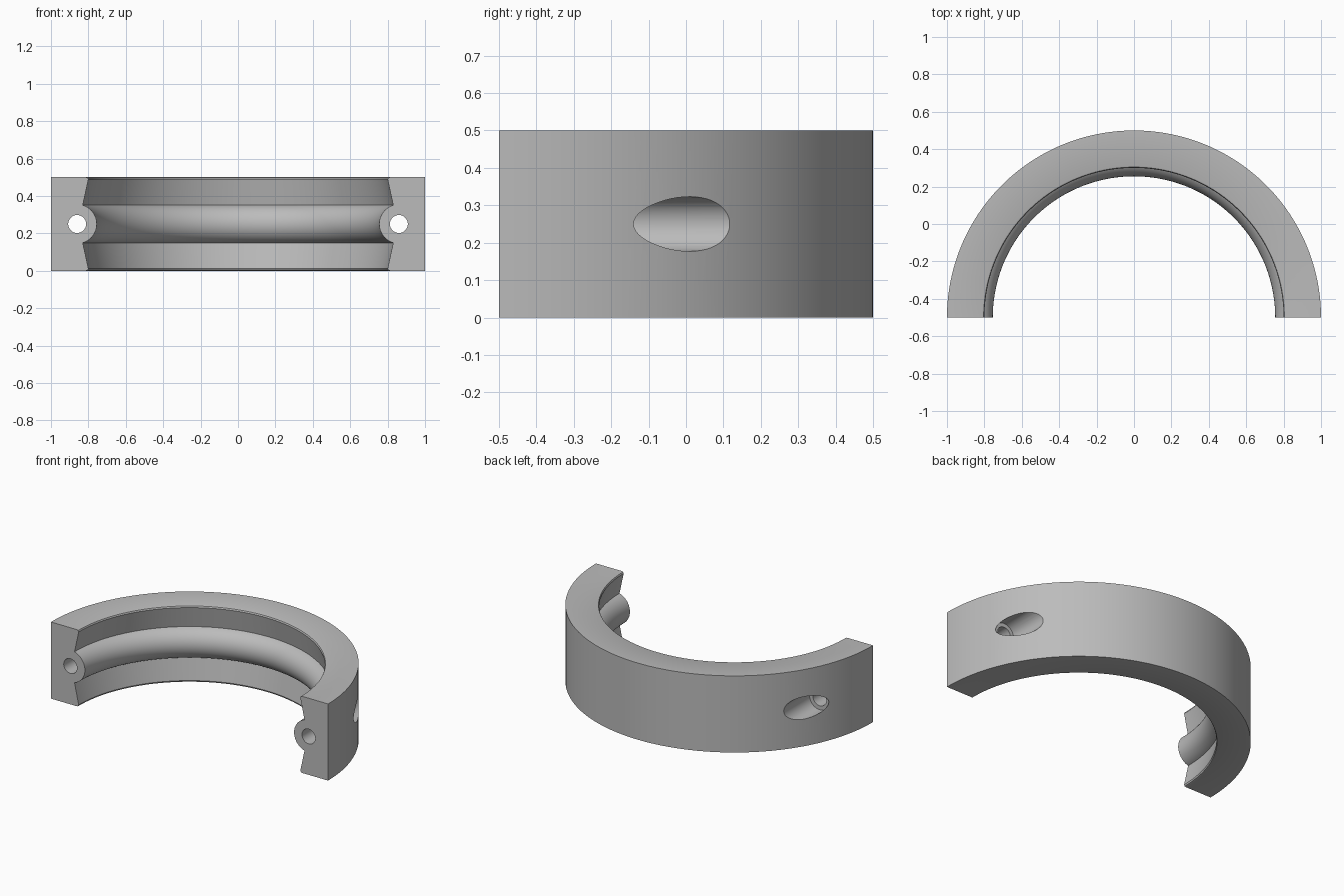
import bpy, bmesh, math
from mathutils import Vector, Matrix

default = bpy.data.objects.get("Cube")
if default:
    bpy.data.objects.remove(default, do_unlink=True)

HEIGHT, MID = 0.5, 0.25
BOLT_X = 0.86              # bolt axis, also the centre of the inner ridge
RIDGE_R = 0.105
CENTRE = Vector((0, -0.5, 0))

grey = bpy.data.materials.new("grey metal")
grey.use_nodes = True
colour = (0.5, 0.5, 0.5, 1)
grey.diffuse_color = colour
grey.node_tree.nodes["Principled BSDF"].inputs["Base Color"].default_value = colour


def make_object(name, bm):
    bmesh.ops.recalc_face_normals(bm, faces=bm.faces)
    mesh = bpy.data.meshes.new(name)
    bm.to_mesh(mesh)
    bm.free()
    mesh.materials.append(grey)
    obj = bpy.data.objects.new(name, mesh)
    bpy.context.collection.objects.link(obj)
    return obj


def cut_cylinder(target, x, radius, y0, y1):
    """Bore a round hole along y."""
    bm = bmesh.new()
    place = Matrix.Translation((x, (y0 + y1) / 2, MID)) @ Matrix.Rotation(math.pi / 2, 4, 'X')
    bmesh.ops.create_cone(bm, cap_ends=True, segments=48, radius1=radius,
                          radius2=radius, depth=y1 - y0, matrix=place)
    cutter = make_object("hole_cutter", bm)
    cutter.hide_render = True
    mod = target.modifiers.new("hole", 'BOOLEAN')
    mod.operation, mod.solver, mod.object = 'DIFFERENCE', 'EXACT', cutter
    bpy.context.view_layer.objects.active = target
    bpy.ops.object.modifier_apply(modifier=mod.name)
    bpy.data.objects.remove(cutter, do_unlink=True)


# Cross-section: rounded lips, sloping bands and a round central ridge
lip = [(0.812, 0.0), (0.804, 0.003), (0.8, 0.012)]
half_angle = math.acos((BOLT_X - 0.83) / RIDGE_R)
ridge = []
for i in range(25):
    a = half_angle * (i / 12 - 1)
    ridge.append((BOLT_X - RIDGE_R * math.cos(a), MID + RIDGE_R * math.sin(a)))
profile = [(1, 0)] + lip + ridge + [(r, HEIGHT - z) for r, z in reversed(lip)] + [(1, HEIGHT)]

# Half ring swept around the back
bm = bmesh.new()
start = bm.faces.new([bm.verts.new((r, CENTRE.y, z)) for r, z in profile])
bmesh.ops.spin(bm, geom=[start] + start.edges[:] + start.verts[:], cent=CENTRE,
               axis=(0, 0, 1), angle=math.pi, steps=128)
# Keep the starting end cap closed
bm.edges.ensure_lookup_table()
open_edges = [e for e in bm.edges if e.is_boundary]
if open_edges:
    bmesh.ops.holes_fill(bm, edges=open_edges, sides=0)
clamp = make_object("half_ring_clamp", bm)

# Bolt holes with counterbores opening through the outer wall
for side in (-1, 1):
    cut_cylinder(clamp, side * BOLT_X, 0.048, -0.7, 0.4)
    cut_cylinder(clamp, side * BOLT_X, 0.073, -0.15, 0.4)

bpy.ops.object.select_all(action='DESELECT')
clamp.select_set(True)
bpy.context.view_layer.objects.active = clamp
bpy.ops.object.shade_smooth_by_angle(angle=math.radians(30))
